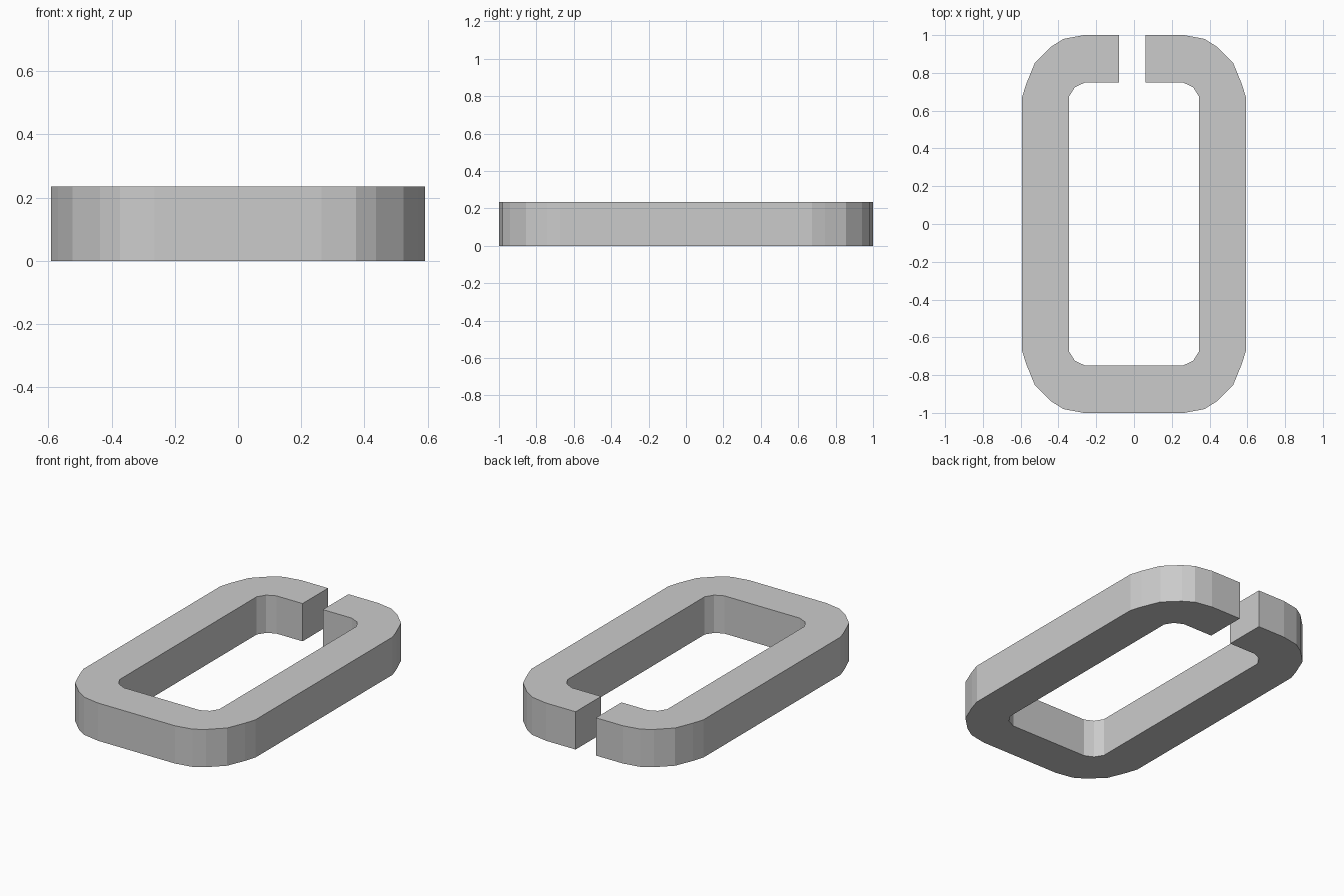
import bpy, bmesh

if "Cube" in bpy.data.objects:
    bpy.data.objects.remove(bpy.data.objects["Cube"])

HEIGHT = 0.235
GAP_LEFT, GAP_RIGHT = -0.08, 0.06

# One quarter of each outline, from the long side round to the short side
outer = [(0.592, 0.674), (0.57, 0.743), (0.524, 0.855),
         (0.437, 0.94), (0.373, 0.98), (0.265, 1.0)]
inner = [(0.344, 0.675), (0.313, 0.724), (0.26, 0.749)]


def loop_from_gap(quarter):
    """Clockwise open loop from the right of the gap round to the left."""
    right = quarter[::-1] + [(x, -y) for x, y in quarter]
    left = [(-x, y) for x, y in reversed(right)]
    top = quarter[-1][1]
    return [(GAP_RIGHT, top)] + right + left + [(GAP_LEFT, top)]


# Split link: paired loops closed into one C-shaped face, then extruded
outline = loop_from_gap(outer) + loop_from_gap(inner)[::-1]
bm = bmesh.new()
face = bm.faces.new([bm.verts.new((x, y, 0)) for x, y in outline])
result = bmesh.ops.extrude_face_region(bm, geom=[face])
top_verts = [g for g in result["geom"] if isinstance(g, bmesh.types.BMVert)]
bmesh.ops.translate(bm, verts=top_verts, vec=(0, 0, HEIGHT))
bmesh.ops.recalc_face_normals(bm, faces=bm.faces)

mesh = bpy.data.meshes.new("split_link")
bm.to_mesh(mesh)
bm.free()
link = bpy.data.objects.new("split_link", mesh)
bpy.context.collection.objects.link(link)
